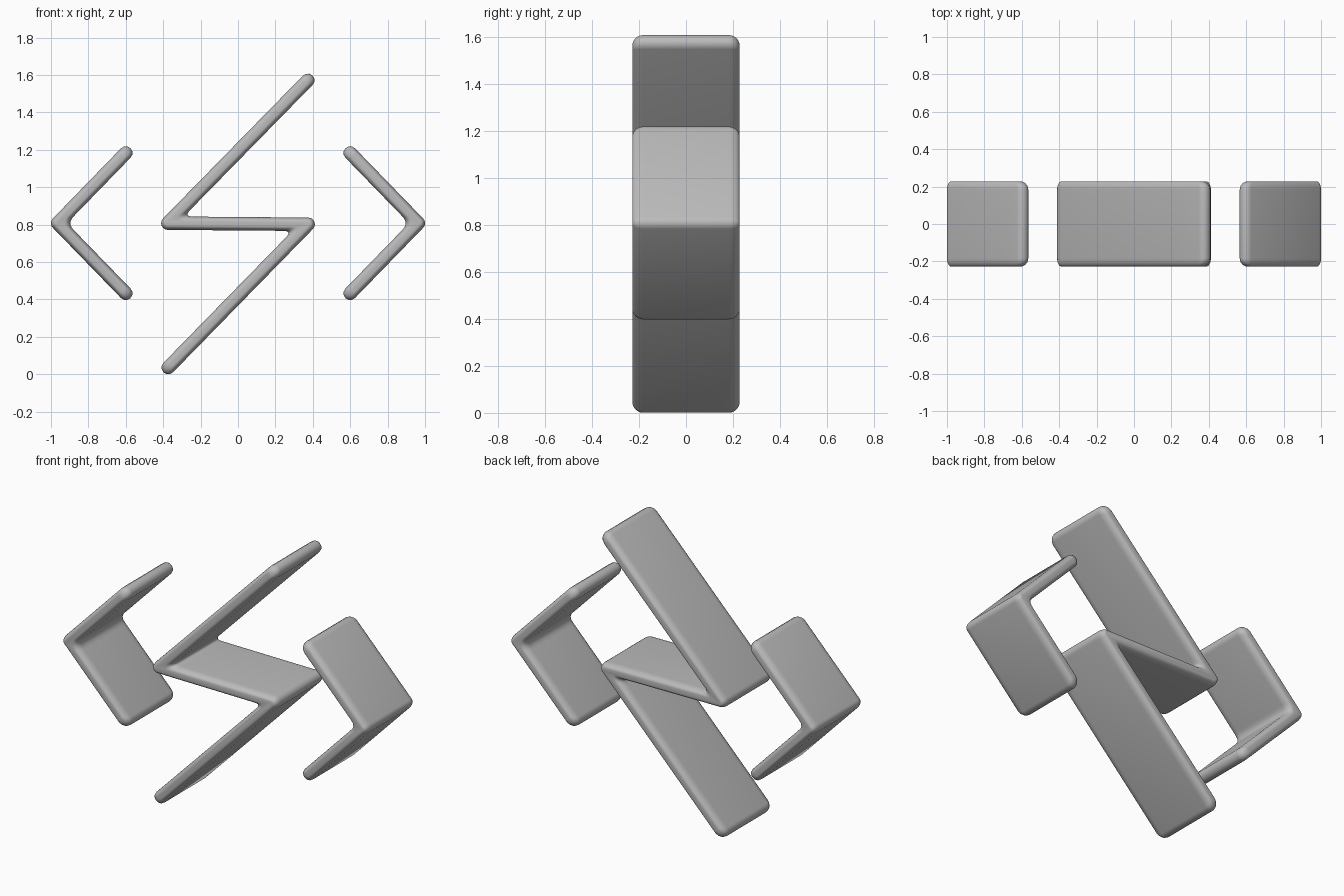
import bpy, bmesh, math
from mathutils import Vector

cube = bpy.data.objects.get("Cube")
if cube:
    bpy.data.objects.remove(cube, do_unlink=True)

HALF_WIDTH = 0.036    # half thickness of each ribbon
HALF_DEPTH = 0.228    # half extent along y
EDGE = 0.045          # depth of the rounded rim
STEPS = 6

grey = bpy.data.materials.new("plain grey")
grey.use_nodes = True
colour = (0.5, 0.5, 0.5, 1)
grey.diffuse_color = colour
grey.node_tree.nodes["Principled BSDF"].inputs["Base Color"].default_value = colour


def outline(path, w, shorten):
    """Closed outline of a stroke: round caps and joins, filleted inner corners."""
    pts = [Vector(p) for p in path]
    pts[0] += (pts[1] - pts[0]).normalized() * shorten
    pts[-1] += (pts[-2] - pts[-1]).normalized() * shorten
    loop = pts + pts[-2:0:-1]
    out = []
    for i, p in enumerate(loop):
        d1 = (p - loop[i - 1]).normalized()
        d2 = (loop[(i + 1) % len(loop)] - p).normalized()
        end = d1.dot(d2) < -0.999
        turn = math.pi if end else math.atan2(d1.x * d2.y - d1.y * d2.x, d1.dot(d2))
        if turn > 0:
            start = math.atan2(-d1.x, d1.y)
            for k in range(STEPS + 1):
                a = start + turn * k / STEPS
                out.append(p + w * Vector((math.cos(a), math.sin(a))))
        else:
            inward = (d2 - d1).normalized()
            m = p + inward * w / math.cos(turn / 2)
            a, b = m - d1 * 0.05, m + d2 * 0.05
            for k in range(STEPS + 1):
                t = k / STEPS
                out.append(a * (1 - t) ** 2 + m * 2 * t * (1 - t) + b * t * t)
    return out


def ribbon(name, path):
    """Loft the stroke outline front to back with soft rims."""
    bm = bmesh.new()
    rim = [math.pi / 2 * k / STEPS for k in range(STEPS + 1)]
    layers = [(-1, a) for a in reversed(rim)] + [(1, a) for a in rim]
    rings = []
    for side, a in layers:
        y = side * (HALF_DEPTH - EDGE + EDGE * math.sin(a))
        s = 1 - math.cos(a)
        ring = outline(path, HALF_WIDTH - 0.024 * s, 0.03 * s)
        rings.append([bm.verts.new((q.x, y, q.y)) for q in ring])
    for r1, r2 in zip(rings, rings[1:]):
        for i in range(len(r1)):
            bm.faces.new((r1[i - 1], r1[i], r2[i], r2[i - 1]))
    bm.faces.new(rings[0])
    bm.faces.new(rings[-1])
    bmesh.ops.recalc_face_normals(bm, faces=bm.faces)
    mesh = bpy.data.meshes.new(name)
    bm.to_mesh(mesh)
    bm.free()
    mesh.materials.append(grey)
    obj = bpy.data.objects.new(name, mesh)
    bpy.context.collection.objects.link(obj)
    bpy.ops.object.select_all(action='DESELECT')
    obj.select_set(True)
    bpy.context.view_layer.objects.active = obj
    bpy.ops.object.shade_smooth_by_angle(angle=math.radians(50))


# Zigzag in the middle
ribbon("zigzag_ribbon", [(0.373, 1.572), (-0.375, 0.808), (0.375, 0.802), (-0.373, 0.036)])

# Angle brackets on both sides
for side, name in ((-1, "right_bracket"), (1, "left_bracket")):
    ribbon(name, [(side * 0.6, 1.183), (side * 0.964, 0.808), (side * 0.6, 0.433)])
